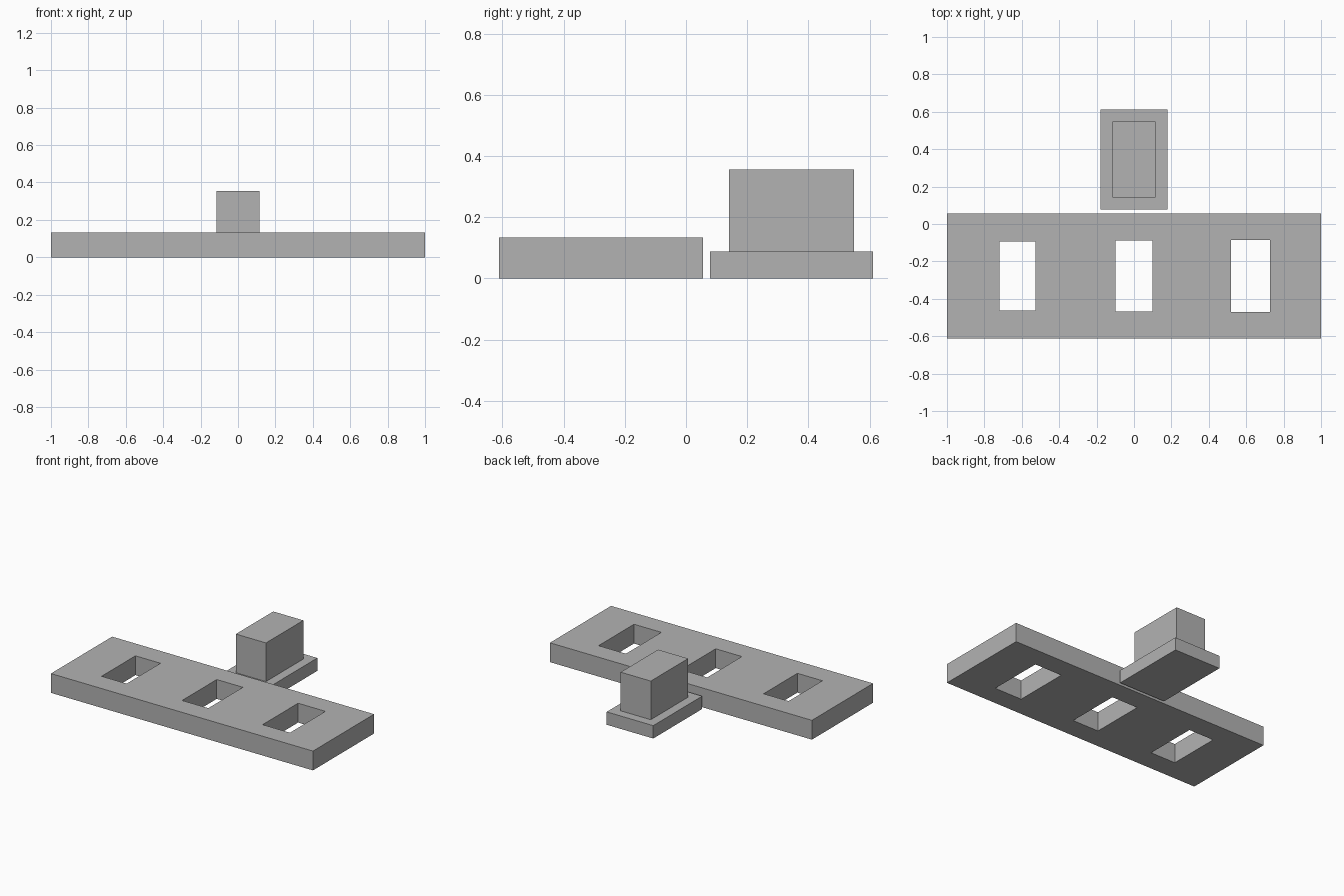
import bpy
import bmesh

U = 2 / 45  # one design unit: the plate is 45 units long

default = bpy.data.objects.get("Cube")
if default:
    bpy.data.objects.remove(default, do_unlink=True)

grey = bpy.data.materials.new("plain_grey")
grey.use_nodes = True
COLOUR = (0.45, 0.45, 0.45, 1)
grey.diffuse_color = COLOUR
grey.node_tree.nodes["Principled BSDF"].inputs["Base Color"].default_value = COLOUR


def finish(name, bm):
    mesh = bpy.data.meshes.new(name)
    bmesh.ops.recalc_face_normals(bm, faces=bm.faces)
    bm.to_mesh(mesh)
    bm.free()
    mesh.materials.append(grey)
    obj = bpy.data.objects.new(name, mesh)
    bpy.context.collection.objects.link(obj)
    return obj


def block(name, centre, size):
    """Box given by centre and size in design units."""
    bm = bmesh.new()
    bmesh.ops.create_cube(bm, size=1)
    for v in bm.verts:
        v.co = [(c + s * p) * U for c, s, p in zip(centre, size, v.co)]
    return finish(name, bm)


# Test plate
PLATE_Y = -6.25
plate = block("test_plate", (0, PLATE_Y, 1.5), (45, 15, 3))

# Three through holes with growing clearance around the peg
for x, clearance in ((-14, 0.3), (0, 0.5), (14, 0.7)):
    cutter = block("hole_cutter", (x, PLATE_Y, 1.5), (4 + clearance, 8 + clearance, 5))
    cutter.hide_render = True
    cutter.hide_set(True)
    cut = plate.modifiers.new("hole", 'BOOLEAN')
    cut.object = cutter
    cut.operation = 'DIFFERENCE'
    cut.solver = 'EXACT'

# Apply the cuts, then drop the cutters
bpy.context.view_layer.update()
graph = bpy.context.evaluated_depsgraph_get()
plate_mesh = bpy.data.meshes.new_from_object(plate.evaluated_get(graph))
cutters = [m.object for m in plate.modifiers]
plate.modifiers.clear()
plate.data = plate_mesh
for cutter in cutters:
    bpy.data.objects.remove(cutter, do_unlink=True)

# Loose peg: wide foot and tall block, joined into one outer surface
PEG_Y = 7.75
bm = bmesh.new()
bmesh.ops.create_cube(bm, size=1)
for v in bm.verts:
    v.co = (v.co.x * 8 * U, (PEG_Y + v.co.y * 12) * U, (1 + v.co.z * 2) * U)
bm.normal_update()
top = max(bm.faces, key=lambda f: f.calc_center_median().z)
bmesh.ops.inset_region(bm, faces=[top], thickness=2 * U)
peg_top = bmesh.ops.extrude_discrete_faces(bm, faces=[top])["faces"][0]
bmesh.ops.translate(bm, verts=peg_top.verts, vec=(0, 0, 6 * U))
finish("test_peg", bm)
